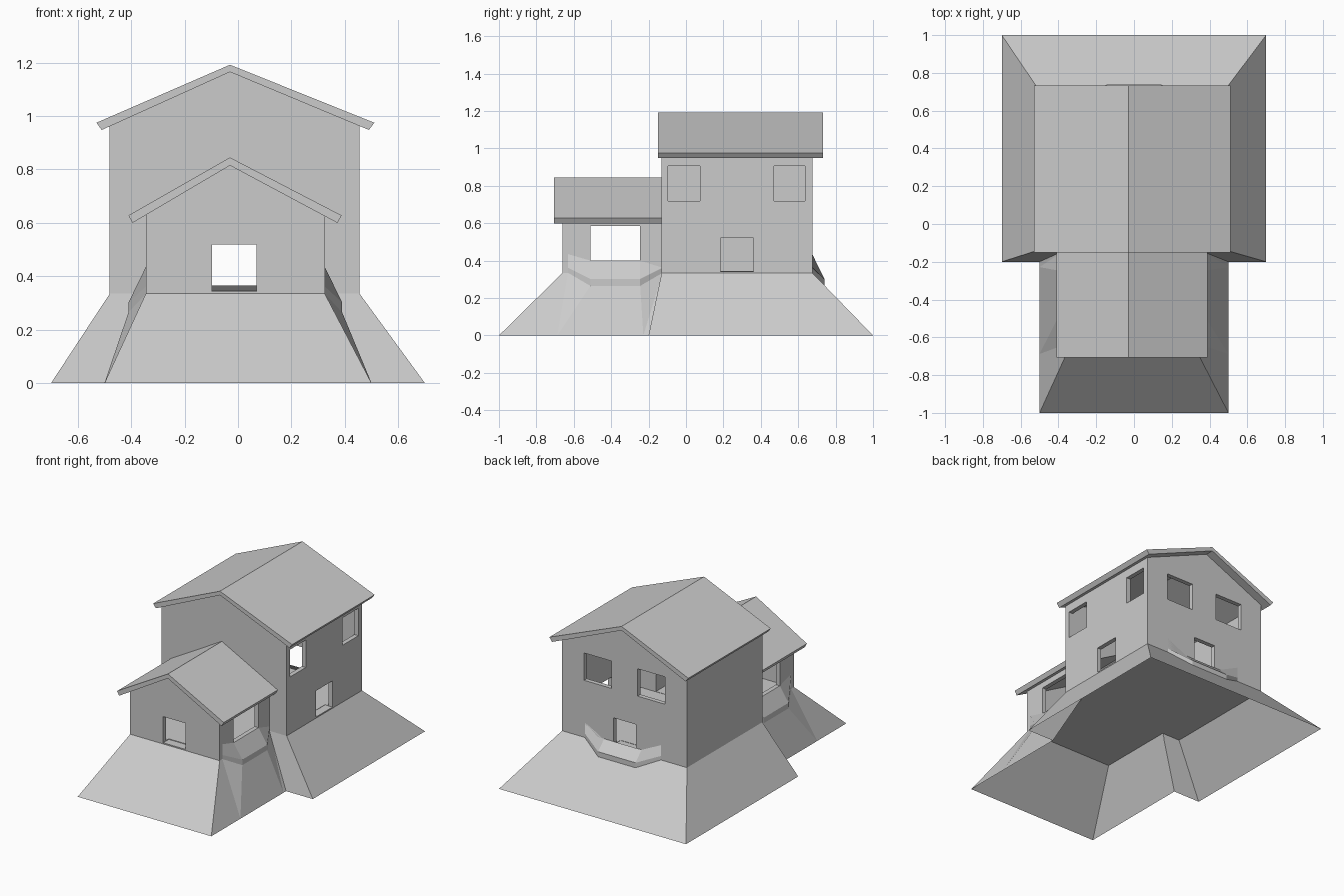
import bpy, bmesh
from mathutils import Vector

if "Cube" in bpy.data.objects:
    bpy.data.objects.remove(bpy.data.objects["Cube"])

grey = bpy.data.materials.new("light grey")
grey.diffuse_color = (0.6, 0.6, 0.6, 1)
grey.use_nodes = True
grey.node_tree.nodes["Principled BSDF"].inputs["Base Color"].default_value = grey.diffuse_color


def make(name, bm):
    me = bpy.data.meshes.new(name)
    bm.to_mesh(me)
    bm.free()
    me.materials.append(grey)
    ob = bpy.data.objects.new(name, me)
    bpy.context.collection.objects.link(ob)
    return ob


def prism(name, profile, y0, y1):
    """Extrude an (x, z) outline along y."""
    bm = bmesh.new()
    f = bm.faces.new([bm.verts.new((x, y0, z)) for x, z in profile])
    ext = bmesh.ops.extrude_face_region(bm, geom=[f])
    vs = [v for v in ext["geom"] if isinstance(v, bmesh.types.BMVert)]
    bmesh.ops.translate(bm, verts=vs, vec=(0, y1 - y0, 0))
    bmesh.ops.recalc_face_normals(bm, faces=bm.faces)
    return make(name, bm)


def box(x0, x1, y0, y1, z0, z1):
    return prism("cutter", [(x0, z0), (x1, z0), (x1, z1), (x0, z1)], y0, y1)


def sheet(name, faces, out=Vector((0, 0, 0))):
    """Open surface whose faces look up and outwards."""
    bm = bmesh.new()
    for pts in faces:
        bm.faces.new([bm.verts.new(p) for p in pts])
    bmesh.ops.remove_doubles(bm, verts=bm.verts, dist=1e-4)
    bm.normal_update()
    for f in bm.faces:
        if f.normal.dot(out + Vector((0, 0, 1))) < 0:
            f.normal_flip()
    return make(name, bm)


def gable(x0, x1, z0, eave, ridge):
    return [(x0, z0), (x1, z0), (x1, eave), (-0.03, ridge), (x0, eave)]


Z = 0.335   # floor height
T = 0.03    # wall thickness

# walls
main = prism("main_walls", gable(-0.48, 0.455, Z, 0.97, 1.172), -0.13, 0.675)
porch = prism("front_room_walls", gable(-0.345, 0.325, Z, 0.635, 0.822), -0.66, -0.12)

# hollow interior, windows and doors
main_cut = [
    prism("cutter", gable(-0.48 + T, 0.455 - T, Z + .01, 0.95, 1.145), -0.13 + T, 0.675 - T),
    prism("cutter", gable(-0.345 + T, 0.325 - T, Z + .012, 0.61, 0.79), -0.2, -0.05),
    box(0.4, 0.5, -0.095, 0.075, 0.72, 0.905),
    box(0.4, 0.5, 0.47, 0.637, 0.72, 0.905),
    box(0.4, 0.5, 0.185, 0.36, 0.343, 0.52),
    box(-0.098, 0.07, 0.6, 0.7, 0.343, 0.525),
    box(0.085, 0.29, 0.6, 0.7, 0.72, 0.905),
    box(-0.315, -0.11, 0.6, 0.7, 0.72, 0.905),
]
porch_cut = [
    prism("cutter", gable(-0.345 + T, 0.325 - T, Z + .012, 0.61, 0.79), -0.66 + T, 0),
    box(-0.098, 0.07, -0.7, -0.6, 0.343, 0.52),
    box(-0.4, 0.4, -0.51, -0.245, 0.4, 0.585),
]
for ob, cutters in ((main, main_cut), (porch, porch_cut)):
    for c in cutters:
        c.hide_render = True
        m = ob.modifiers.new("cut", "BOOLEAN")
        m.operation = "DIFFERENCE"
        m.solver = "EXACT"
        m.object = c
    dg = bpy.context.evaluated_depsgraph_get()
    baked = bpy.data.meshes.new_from_object(ob.evaluated_get(dg))
    ob.modifiers.clear()
    ob.data = baked
    for c in cutters:
        bpy.data.objects.remove(c)

# roofs
prism("main_roof", [(-0.53, 0.975), (-0.03, 1.192), (0.51, 0.975), (0.49, 0.948),
                    (-0.03, 1.165), (-0.51, 0.948)], -0.15, 0.732)
prism("front_room_roof", [(-0.41, 0.628), (-0.03, 0.845), (0.388, 0.628), (0.372, 0.6),
                          (-0.03, 0.815), (-0.395, 0.6)], -0.707, -0.115)

# sloping skirts of the base, open underneath
L, R, PL, PR = -0.48, 0.455, -0.345, 0.325
F, B, PF = -0.13, 0.675, -0.66
sheet("main_skirt", [
    [(-0.7, 1, 0), (0.7, 1, 0), (R, B, Z), (L, B, Z)],
    [(0.7, 1, 0), (0.7, -0.2, 0), (R, F, Z), (R, B, Z)],
    [(-0.7, 1, 0), (-0.7, -0.2, 0), (L, F, Z), (L, B, Z)],
    [(0.7, -0.2, 0), (0.5, -0.2, 0), (PR, F, Z), (R, F, Z)],
    [(-0.7, -0.2, 0), (-0.5, -0.2, 0), (PL, F, Z), (L, F, Z)]])
sheet("front_skirt", [
    [(-0.5, -1, 0), (0.5, -1, 0), (PR, PF, Z), (PL, PF, Z)],
    [(0.5, -1, 0), (0.5, -0.2, 0), (PR, F, Z), (PR, PF, Z)],
    [(-0.5, -1, 0), (-0.5, -0.2, 0), (PL, F, Z), (PL, PF, Z)]])


# three-sided sloping aprons below the side windows and the back door
def apron(name, place, out, w, inner, sill, ground=None):
    us = (-w, -inner, inner, w)
    rows = [[place(u, o, z) for u, o, z in zip(us, outs, zs)] for outs, zs in (
        ((0, 0, 0, 0), (0.435, sill, sill, 0.435)),
        ((0, 0.065, 0.065, 0), (0.362, 0.302, 0.302, 0.362)),
        ((0, 0.065, 0.065, 0), (0.335, 0.265, 0.265, 0.335)))]
    faces = [[a[i], a[i + 1], b[i + 1], b[i]]
             for a, b in zip(rows, rows[1:]) for i in range(3)]
    if ground:  # skirt bulging out from the apron down to the ground
        g0, g1 = place(-0.31, ground, 0), place(0.15, ground, 0)
        a, b, c, d = rows[2]
        faces += [[a, b, g0], [b, c, g1, g0], [c, d, g1]]
    sheet(name, faces, Vector(out))


apron("right_apron", lambda u, o, z: (PR + o, -0.378 + u, z), (1, 0, 0), 0.253, 0.133, 0.4, 0.175)
apron("left_apron", lambda u, o, z: (PL - o, -0.378 + u, z), (-1, 0, 0), 0.253, 0.133, 0.4, 0.155)
apron("back_apron", lambda u, o, z: (0.0 + u, B + o, z), (0, 1, 0), 0.285, 0.14, 0.365)
